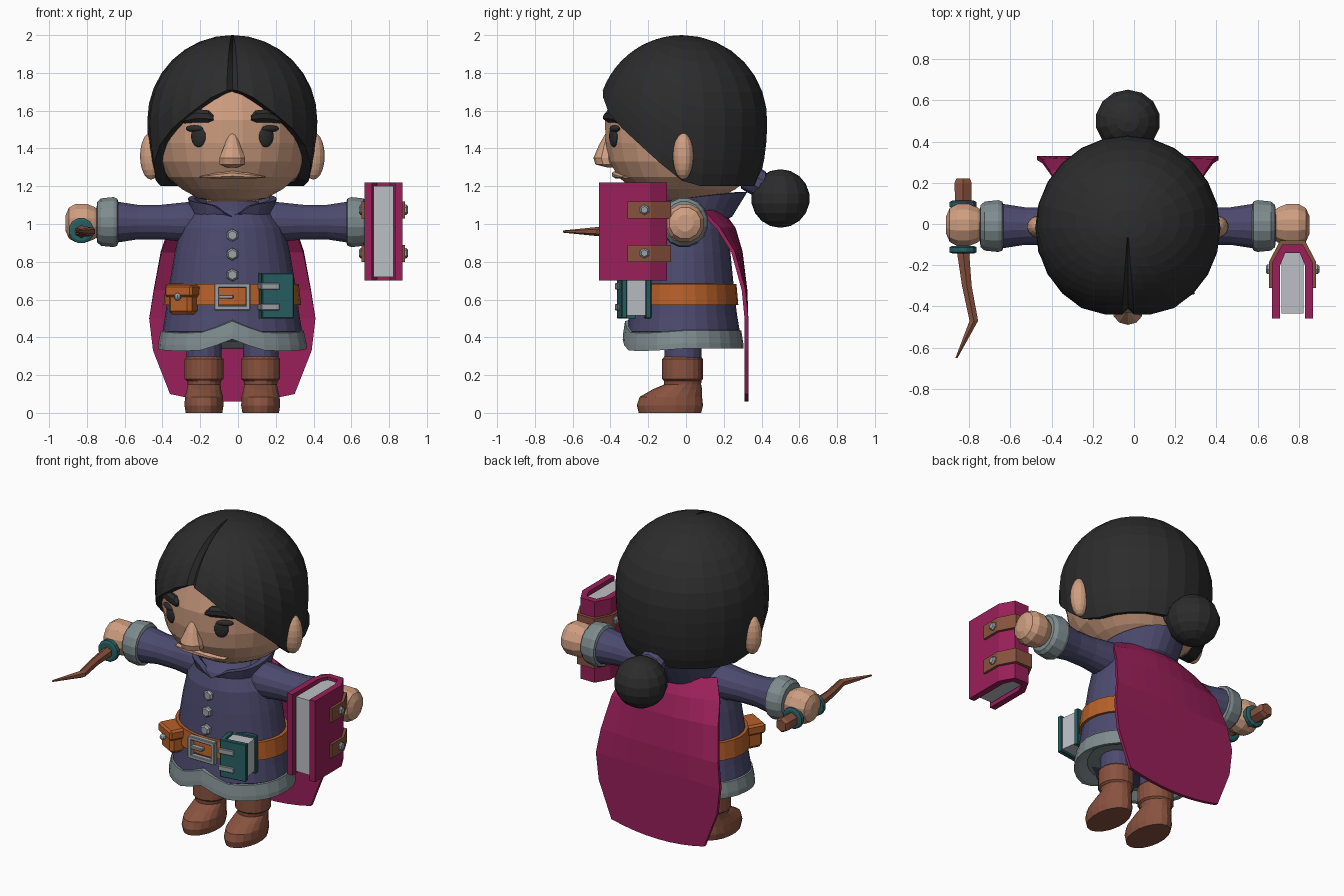
import bpy, bmesh
from math import sin, cos, radians, pi, sqrt, asin
from mathutils import Vector, Matrix

if "Cube" in bpy.data.objects:
    bpy.data.objects.remove(bpy.data.objects["Cube"])

X = -0.03      # body centre line
parts = []


def material(name, *rgb):
    m = bpy.data.materials.new(name)
    m.use_nodes = True
    m.diffuse_color = (*rgb, 1)
    m.node_tree.nodes["Principled BSDF"].inputs["Base Color"].default_value = (*rgb, 1)
    return m


hair_m = material("charcoal hair", .025, .025, .025)
skin_m = material("skin", .63, .345, .22)
navy_m = material("navy cloth", .072, .068, .155)
cape_m = material("magenta", .32, .014, .1)
boot_m = material("brown leather", .25, .085, .05)
belt_m = material("orange leather", .47, .115, .022)
trim_m = material("grey trim", .21, .26, .27)
metal_m = material("silver metal", .33, .36, .38)
page_m = material("paper", .5, .52, .55)
teal_m = material("teal", .022, .115, .125)


def add(name, mat, bm, thick=0, closed=True):
    if closed:
        bmesh.ops.recalc_face_normals(bm, faces=bm.faces[:])
    me = bpy.data.meshes.new(name)
    bm.to_mesh(me)
    bm.free()
    me.materials.append(mat)
    ob = bpy.data.objects.new(name, me)
    bpy.context.scene.collection.objects.link(ob)
    if thick:
        mod = ob.modifiers.new("Thickness", 'SOLIDIFY')
        mod.thickness = thick
    parts.append(ob)
    return ob


def grid(name, mat, rows, wrap=True, caps=True, thick=0):
    """Surface through rows of points, optionally closed around and capped."""
    bm = bmesh.new()
    vs = [[bm.verts.new(p) for p in row] for row in rows]
    n = len(rows[0])
    for a, b in zip(vs, vs[1:]):
        for i in range(n if wrap else n - 1):
            j = (i + 1) % n
            bm.faces.new((a[i], a[j], b[j], b[i]))
    if caps:
        bm.faces.new(vs[0][::-1])
        bm.faces.new(vs[-1])
    bmesh.ops.remove_doubles(bm, verts=bm.verts[:], dist=1e-5)
    return add(name, mat, bm, thick, caps)


def rings(name, mat, data, axis='Z', n=16):
    """Loft through ellipses (x, y, z, radius a, radius b) square to an axis."""
    rows = []
    for x, y, z, a, b in data:
        row = []
        for i in range(n):
            t = 2 * pi * (i + .5) / n
            u, v = a * cos(t), b * sin(t)
            d = {'Z': (u, v, 0), 'X': (0, u, v), 'Y': (u, 0, v)}[axis]
            row.append((x + d[0], y + d[1], z + d[2]))
        rows.append(row)
    return grid(name, mat, rows)


def ball(name, mat, c, r, rot=0, seg=16):
    bm = bmesh.new()
    bmesh.ops.create_uvsphere(bm, u_segments=seg, v_segments=seg // 2 + 2, radius=1)
    bm.transform(Matrix.Translation(c) @ Matrix.Rotation(rot, 4, 'Z') @ Matrix.Diagonal((*r, 1)))
    return add(name, mat, bm)


def box(name, mat, c, size, rot=0, off=(0, 0, 0), bevel=0):
    bm = bmesh.new()
    bmesh.ops.create_cube(bm, size=1)
    bm.transform(Matrix.Diagonal((*size, 1)))
    if bevel:
        bmesh.ops.bevel(bm, geom=bm.edges[:], offset=bevel, segments=1, affect='EDGES')
    bm.transform(Matrix.Translation(c) @ Matrix.Rotation(rot, 4, 'Z') @ Matrix.Translation(off))
    return add(name, mat, bm)


def prism(name, mat, half, xc, z0, z1):
    """Upright extrusion of a half outline mirrored about xc."""
    pts = [(xc - x, y) for x, y in half] + [(xc + x, y) for x, y in half[::-1]]
    return grid(name, mat, [[(x, y, z) for x, y in pts] for z in (z0, z1)])


def around(rx, ry, z, lift=lambda a: 0, n=28, back=0):
    """Ring about the body, starting at the front; back stretches the rear."""
    row = []
    for i in range(n):
        a = 2 * pi * i / n
        r = ry + back * (1 - cos(a)) / 2
        row.append((X + rx * sin(a), -.015 - r * cos(a), z + lift(a)))
    return row


def front_angle(a):
    return min(a, 2 * pi - a)


# Head, neck and features
profile = [(.08, 1.115), (.18, 1.135), (.27, 1.185), (.345, 1.25), (.39, 1.33),
           (.41, 1.43), (.415, 1.55), (.38, 1.7), (.25, 1.85)]
rings("head", skin_m, [(X, -.01, z, r, r * 1.02) for r, z in profile], n=24)
rings("neck", skin_m, [(X, 0, z, .14, .14) for z in (1.03, 1.2)])
rings("nose", skin_m, [(X, -.39, 1.3, .03, .03), (X, -.42, 1.315, .07, .06),
                       (X, -.43, 1.35, .072, .06), (X, -.42, 1.42, .042, .04),
                       (X, -.4, 1.49, .02, .02)], n=10)
rings("mouth", skin_m, [(X + d, -.01 - sqrt(.35 ** 2 - d * d), 1.262 - abs(d) * .08, .035, h)
                        for d, h in ((-.175, .004), (-.09, .016), (0, .023), (.09, .016), (.175, .004))],
      'X', 8)
for s in (-1, 1):
    side = "left" if s > 0 else "right"
    ball(side + "_ear", skin_m, (X + s * .43, -.015, 1.36), (.06, .055, .125), s * .25)
    ball(side + "_eye", hair_m, (X + s * .178, -.382, 1.465), (.044, .02, .058), s * .4)
    ball(side + "_eyelash", hair_m, (X + s * .2, -.376, 1.505), (.052, .02, .018), s * .45)
    rings(side + "_eyebrow", hair_m,
          [(X + s * d, -.005 - sqrt(.415 ** 2 - d * d), z, .035, h) for d, z, h in
           ((.1, 1.562, .014), (.125, 1.57, .034), (.19, 1.573, .038), (.25, 1.558, .027), (.28, 1.545, .01))],
          'X', 8)

# Hair cap: each column runs from the hairline to the crown, with a grooved parting
hairline = [(0, 1.72), (15, 1.67), (33, 1.57), (50, 1.48), (66, 1.38), (86, 1.24), (100, 1.2), (181, 1.2)]


def hair_bottom(deg):
    for (a, za), (b, zb) in zip(hairline, hairline[1:]):
        if a <= deg <= b:
            return za + (zb - za) * (deg - a) / (b - a)


angles = [0, 4] + list(range(15, 360, 15)) + [356]
hair_rows = []
for k in range(13):
    row = []
    for deg in angles:
        low = asin((hair_bottom(min(deg, 360 - deg)) - 1.55) / .45)
        s = low + (pi / 2 - low) * k / 12
        r = .45 * (cos(s) if s > 0 else cos(s) ** .3) if k < 12 else 0
        f = .94 if deg == 0 and k < 11 else 1
        a = radians(deg)
        row.append((X + r * f * sin(a), -.02 - r * f * cos(a), 1.55 + .45 * sin(s) * f))
    hair_rows.append(row)
grid("hair", hair_m, hair_rows, caps=False, thick=.06)
ball("hair_bun", hair_m, (X, .5, 1.135), (.16, .155, .155), seg=14)
rings("hair_tie", navy_m, [(X, .29, 1.25, .06, .06), (X, .32, 1.25, .085, .08),
                           (X, .42, 1.2, .085, .08), (X, .44, 1.18, .06, .06)], 'Y', 10)

# Tunic, hem, belt and collar
tunic = [(.34, .27, .385), (.37, .3, .43), (.355, .285, .52), (.345, .275, .6), (.33, .265, .7),
         (.305, .25, .85), (.275, .235, .98), (.21, .2, 1.07), (.13, .13, 1.12)]
grid("tunic", navy_m, [around(*p) for p in tunic])


def hem_lift(a):
    a = front_angle(a)
    return .05 * max(0, 1 - a / .4) - .012 * max(0, sin(a * 2)) * (a < 1.5)


hem = [(.31, .25, .385), (.365, .295, .345), (.393, .32, .34), (.392, .318, .37),
       (.378, .308, .435), (.35, .28, .445)]
grid("hem_trim", trim_m, [around(*p, hem_lift) for p in hem])
grid("belt", belt_m, [around(*p) for p in ((.32, .25, .57), (.364, .292, .572),
                                          (.352, .282, .682), (.32, .25, .685))])


def notch(a):
    return -.06 * max(0, 1 - front_angle(a) / .5) + .035 * (1 - cos(a))


grid("collar", navy_m, [around(.19, .18, .99), around(.215, .2, 1.04, back=.06),
                        around(.235, .215, 1.1, notch, back=.125),
                        around(.2, .18, 1.1, notch, back=.11), around(.15, .14, 1.05)])
for i, (z, y) in enumerate(((.94, -.255), (.84, -.273), (.73, -.286))):
    rings(f"button_{i + 1}", metal_m, [(X, y + .03, z, .034, .034), (X, y - .005, z, .034, .034),
                                      (X, y - .015, z, .024, .024)], 'Y', 6)

# Buckle
for i, (x, z, w, h) in enumerate(((0, .06, .19, .025), (0, -.06, .19, .025), (-.083, 0, .025, .13),
                                  (.083, 0, .025, .13), (-.035, 0, .08, .02))):
    box(f"buckle_bar_{i + 1}", metal_m, (X + x, -.318, .615 + z), (w, .035, h), bevel=.004)

# Belt pouch
pouch = (-.285, -.235, .6)
box("pouch", belt_m, pouch, (.14, .12, .15), -.5, (0, 0, -.005), .02)
box("pouch_flap", belt_m, pouch, (.165, .14, .065), -.5, (0, 0, .045), .012)
ball("pouch_stud", metal_m, (-.32, -.305, .615), (.02, .02, .02), seg=8)

# Small belt book
small = (.2, -.275, .62)
for nm, y in (("front", -.065), ("back", .065)):
    box(f"small_book_{nm}_cover", teal_m, small, (.17, .03, .24), .15, (0, y, 0), .004)
box("small_book_spine", teal_m, small, (.025, .15, .24), .15, (-.075, 0, 0))
box("small_book_pages", page_m, small, (.14, .11, .21), .15, (.005, 0, 0))
for i, z in enumerate((-.06, .05)):
    box(f"small_book_clasp_{i + 1}", metal_m, small, (.1, .17, .035), .15, (-.042, -.004, z), .004)

# Cape
cape_shape = [(.06, .31, .33, 0), (.33, .31, .42, 0), (.5, .31, .44, 0), (.65, .305, .415, .01),
              (.85, .28, .375, .04), (.97, .245, .33, .08), (1.06, .18, .25, .1)]
grid("cape", cape_m, [[(X + w * u / 4, y - k * (u / 4) ** 2, z + (.04 * (u / 4) ** 2 if z < .1 else 0))
                       for u in range(-4, 5)] for z, y, w, k in cape_shape],
     wrap=False, caps=False, thick=.02)

# Arms, legs and boots
for s in (-1, 1):
    side = "left" if s > 0 else "right"
    rings(side + "_sleeve", navy_m, [(X + s * d, -.01, 1.01, r, r) for d, r in
                                     ((.12, .1), (.24, .108), (.38, .093), (.5, .093), (.64, .115))], 'X')
    rings(side + "_cuff", trim_m, [(X + s * d, -.01, 1.01, r * .95, r) for d, r in
                                   ((.6, .1), (.61, .128), (.63, .135), (.695, .128), (.715, .11), (.72, .07))], 'X')
    rings(side + "_hand", skin_m, [(X + s * d, -.005, 1.005, r, r) for d, r in
                                   ((.69, .06), (.73, .088), (.77, .105), (.83, .105), (.865, .085), (.882, .045))],
          'X', 12)
    x = X + s * .15
    rings(side + "_leg", navy_m, [(x, -.015, z, .095, .1) for z in (.26, .45)])
    rings(side + "_boot", boot_m, [(x, y, z, a, b) for y, z, a, b in
                                   ((-.085, 0, .098, .165), (-.085, .04, .105, .175), (-.08, .085, .102, .165),
                                    (-.045, .125, .092, .13), (-.018, .15, .088, .098), (-.018, .17, .092, .1),
                                    (-.018, .18, .105, .108), (-.018, .285, .105, .108), (-.018, .3, .09, .095))], n=18)

# Crooked wand with two bands
rings("wand", boot_m, [(x, y, .96, r, r) for x, y, r in
                       ((-.83, .22, .038), (-.83, .2, .048), (-.83, .08, .045), (-.83, -.14, .034),
                        (-.812, -.3, .027), (-.778, -.47, .024), (-.862, -.65, .006))], 'Y', 6)
for nm, y in (("front", -.125), ("rear", .095)):
    rings(f"wand_{nm}_band", teal_m, [(-.83, y + d, .965, r, r) for d, r in
                                      ((-.018, .055), (-.012, .068), (.012, .068), (.018, .055))], 'Y', 12)

# Large strapped book
cover = [(.06, -.46), (.06, -.2), (.035, -.14), (0.001, -.14)]
outer = [(.001, -.1), (.05, -.1), (.1, -.19), (.1, -.46)]
bx = .77


def shell(name, mat, inner, outer, z0, z1):
    """C-shaped upright band open to the front, as one mirrored strip."""
    ins = [(-x, y) for x, y in inner] + [(x, y) for x, y in inner[::-1]]
    outs = [(-x, y) for x, y in outer[::-1]] + [(x, y) for x, y in outer]
    rows = [[(bx + p[0], p[1], z) for p, z in ((o, z0), (i, z0), (i, z1), (o, z1))]
            for i, o in zip(ins, outs)]
    return grid(name, mat, rows)


shell("book_cover", cape_m, cover, outer, .7, 1.22)
box("book_pages", page_m, (bx, -.285, .96), (.105, .3, .48))
strap_in = [(.095, -.31), (.095, -.19), (.048, -.1), (.001, -.1)]
strap_out = [(.001, -.08), (.06, -.08), (.115, -.185), (.115, -.31)]
for nm, z in (("upper", 1.075), ("lower", .845)):
    shell(f"{nm}_book_strap", boot_m, strap_in, strap_out, z - .045, z + .045)
    for s in (-1, 1):
        rings(f"{nm}_{'left' if s > 0 else 'right'}_strap_stud", metal_m,
              [(bx + s * d, -.22, z, r, r) for d, r in ((.1, .027), (.122, .027), (.13, .018))], 'X', 6)

# Smooth shading with crisp edges
for ob in bpy.context.view_layer.objects:
    ob.select_set(ob in parts)
bpy.context.view_layer.objects.active = parts[0]
bpy.ops.object.shade_smooth_by_angle(angle=radians(38))
